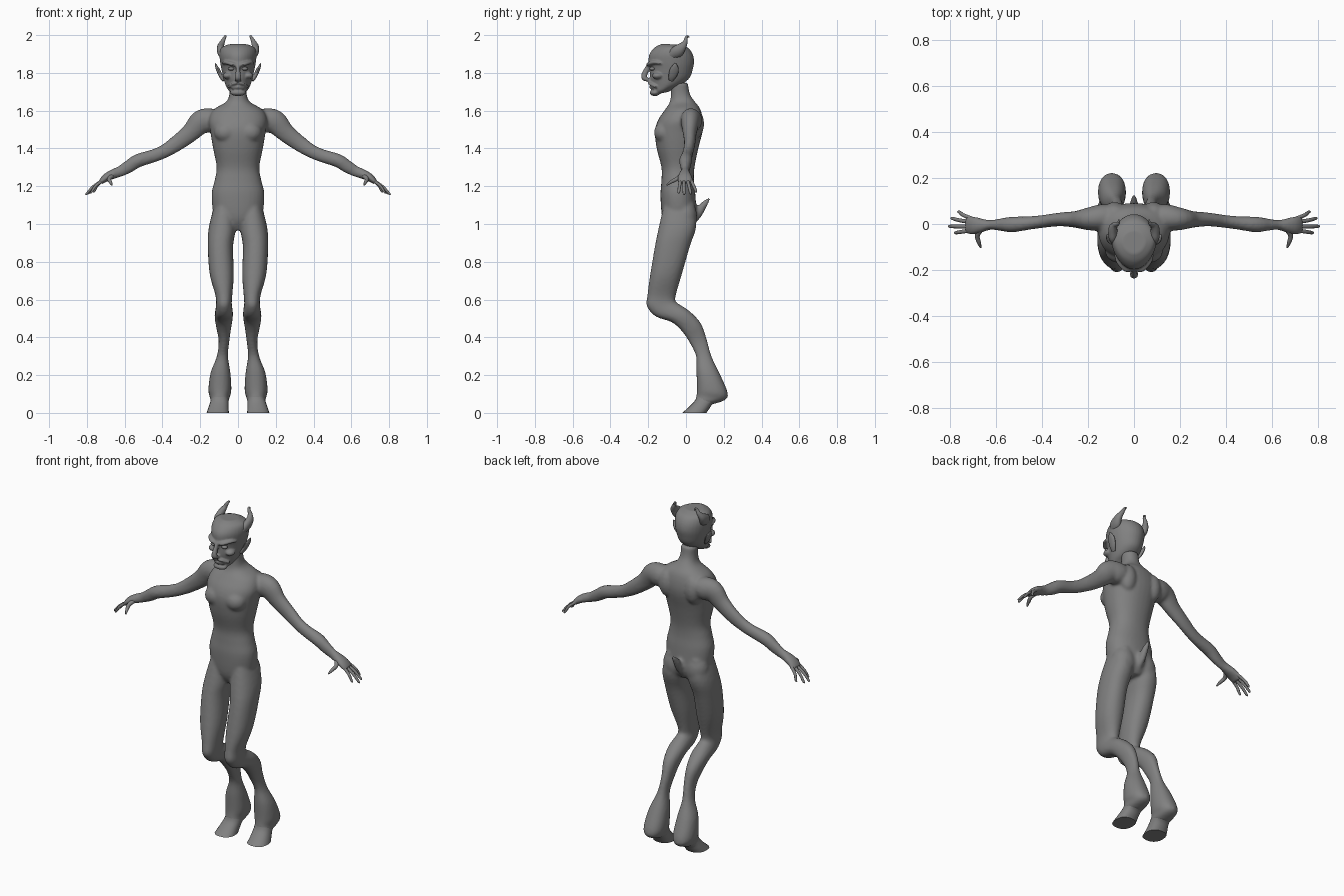
import bpy, bmesh, math
from mathutils import Vector, Matrix

skin = bpy.data.materials.new("warm_grey")
skin.diffuse_color = (0.22, 0.22, 0.22, 1)


def smooth_rows(rows, steps):
    """Catmull-Rom interpolation between parameter rows."""
    out, n = [], len(rows)
    for i in range(n - 1):
        p = [rows[max(0, min(n - 1, i + k))] for k in (-1, 0, 1, 2)]
        for s in range(steps):
            t = s / steps
            out.append([b + 0.5 * t * (c - a + t * (2*a - 5*b + 4*c - d + t * (3*(b - c) + d - a)))
                        for a, b, c, d in zip(*p)])
    return out + [list(rows[-1])]


def loft(bm, rings, n=20, power=1.0, taper=0.0):
    """Skin rings of (centre, half-width vector, half-depth vector)."""
    loops = []
    for c, u, v in rings:
        loop = []
        for i in range(n):
            a = 2 * math.pi * i / n
            cx = math.copysign(abs(math.cos(a)) ** power, math.cos(a))
            sy = math.copysign(abs(math.sin(a)) ** power, math.sin(a))
            loop.append(bm.verts.new(c + u * cx * (1 - taper * max(0, sy)) + v * sy))
        loops.append(loop)
    for p, q in zip(loops, loops[1:]):
        for i in range(n):
            j = (i + 1) % n
            bm.faces.new((p[i], p[j], q[j], q[i]))
    bm.faces.new(loops[0][::-1])
    bm.faces.new(loops[-1])


def sections(bm, rows, side=1, steps=4, **kw):
    """Rows: front y, z, back y, z, inner x, outer x."""
    rings = []
    for yf, zf, yb, zb, xi, xo in smooth_rows(rows, steps):
        rings.append((Vector((side * (xi + xo) / 2, (yf + yb) / 2, (zf + zb) / 2)),
                      Vector(((xo - xi) / 2, 0, 0)),
                      Vector((0, (yf - yb) / 2, (zf - zb) / 2))))
    loft(bm, rings, **kw)


def tube(bm, rows, side=1, hint=(0, 1, 0), steps=4, **kw):
    """Rows: x, y, z, half-size along hint, half-size across it."""
    rows = smooth_rows(rows, steps)
    pts = [Vector((side * r[0], r[1], r[2])) for r in rows]
    rings = []
    for i, r in enumerate(rows):
        t = (pts[min(i + 1, len(pts) - 1)] - pts[max(i - 1, 0)]).normalized()
        u = Vector(hint)
        u = (u - t * u.dot(t)).normalized()
        rings.append((pts[i], u * r[3], t.cross(u) * r[4]))
    loft(bm, rings, **kw)


def ball(bm, loc, size, rot=0):
    m = Matrix.Translation(loc) @ Matrix.Rotation(rot, 4, 'Y') @ Matrix.Diagonal((*size, 1))
    bmesh.ops.create_uvsphere(bm, u_segments=20, v_segments=12, radius=1, matrix=m)


def finish(name, bm, voxel=0, angle=60):
    bmesh.ops.recalc_face_normals(bm, faces=bm.faces)
    me = bpy.data.meshes.new(name)
    bm.to_mesh(me)
    bm.free()
    me.materials.append(skin)
    ob = bpy.data.objects.new(name, me)
    bpy.context.collection.objects.link(ob)
    bpy.context.view_layer.objects.active = ob
    ob.select_set(True)
    bpy.ops.object.shade_smooth_by_angle(angle=math.radians(angle))
    ob.select_set(False)
    if voxel:
        rm = ob.modifiers.new("fuse", 'REMESH')
        rm.mode, rm.voxel_size, rm.use_smooth_shade = 'VOXEL', voxel, True
        sm = ob.modifiers.new("soften", 'SMOOTH')
        sm.factor, sm.iterations = 0.5, 5
    return ob


# Body: torso, neck, legs, arms and tail fused into one skin
body = bmesh.new()
sections(body, [(-.09, .965, .03, .975, -.04, .04), (-.125, 1.03, .055, 1.03, -.12, .12),
                (-.135, 1.15, .05, 1.15, -.14, .14), (-.13, 1.23, .042, 1.23, -.124, .124),
                (-.13, 1.30, .045, 1.30, -.113, .113), (-.155, 1.40, .065, 1.40, -.132, .132),
                (-.165, 1.49, .088, 1.49, -.147, .147), (-.148, 1.55, .09, 1.55, -.155, .155),
                (-.115, 1.60, .075, 1.61, -.13, .13), (-.088, 1.64, .045, 1.65, -.065, .065),
                (-.08, 1.68, .02, 1.69, -.046, .046), (-.08, 1.74, .01, 1.75, -.045, .045)],
         n=32, power=.9)
for s in (1, -1):
    # leg with backward bent lower half
    sections(body, [(-.12, 1.09, .045, 1.11, .02, .125), (-.147, .97, .055, .99, .012, .155),
                    (-.165, .88, .02, .88, .026, .16), (-.19, .73, -.02, .74, .022, .15),
                    (-.205, .62, -.052, .63, .03, .12), (-.208, .565, -.055, .59, .033, .116),
                    (-.16, .51, -.035, .575, .028, .12), (-.075, .48, .02, .538, .027, .124),
                    (-.02, .43, .078, .475, .036, .115), (.02, .37, .11, .39, .046, .102),
                    (.053, .30, .135, .30, .053, .112), (.055, .22, .18, .205, .04, .145),
                    (.058, .13, .22, .11, .035, .157), (.055, .09, .21, .07, .045, .148),
                    (.05, .07, .14, .045, .05, .145)], s, n=24, power=.9)
    # arm and palm
    tube(body, [(.08, .03, 1.55, .05, .05), (.14, .028, 1.548, .058, .064), (.195, .022, 1.54, .05, .064),
                (.25, .02, 1.485, .037, .05), (.32, .02, 1.43, .03, .043), (.39, .012, 1.385, .028, .036),
                (.45, .005, 1.36, .029, .035), (.53, -.002, 1.335, .034, .036), (.58, -.003, 1.303, .027, .034),
                (.625, -.004, 1.278, .021, .029), (.66, -.006, 1.265, .03, .026), (.70, -.006, 1.245, .04, .021),
                (.73, -.003, 1.218, .038, .013)], s)
    # chest, glute and shoulder blade volumes
    ball(body, (s * .065, -.115, 1.485), (.062, .055, .055))
    ball(body, (s * .07, -.005, 1.04), (.07, .064, .09))
    ball(body, (s * .085, .05, 1.53), (.05, .046, .08))
# tail
tube(body, [(0, .02, 1.0, .016, .02), (0, .06, 1.05, .02, .024), (0, .09, 1.095, .018, .02),
            (0, .11, 1.12, .013, .013), (0, .126, 1.138, .006, .005)], hint=(1, 0, 0), n=12)
finish("body", body, .0085)

# Head: skull, nose, brows, cheeks, lips and beard fused
head = bmesh.new()
sections(head, [(-.165, 1.685, -.09, 1.70, -.03, .03), (-.182, 1.695, -.06, 1.72, -.05, .05),
                (-.18, 1.73, -.02, 1.74, -.066, .066), (-.19, 1.77, .02, 1.775, -.077, .077),
                (-.19, 1.82, .036, 1.82, -.088, .088), (-.198, 1.86, .043, 1.86, -.095, .095),
                (-.193, 1.90, .035, 1.90, -.098, .098), (-.165, 1.935, .012, 1.932, -.088, .088),
                (-.13, 1.953, -.03, 1.95, -.05, .05)], n=32, taper=.14)
tube(head, [(0, -.19, 1.85, .012, .012), (0, -.207, 1.82, .011, .014), (0, -.222, 1.785, .016, .016),
            (0, -.218, 1.768, .019, .012), (0, -.19, 1.763, .014, .008)], hint=(1, 0, 0), n=12)
tube(head, [(-.035, -.172, 1.722, .006, .006), (0, -.186, 1.725, .009, .009),
            (.035, -.172, 1.722, .006, .006)], hint=(0, 0, 1), n=12)
ball(head, (0, -.165, 1.695), (.042, .028, .018))
for s in (1, -1):
    tube(head, [(.008, -.195, 1.842, .01, .012), (.035, -.195, 1.848, .011, .014),
                (.065, -.165, 1.856, .01, .012), (.08, -.13, 1.85, .006, .008)], s, hint=(0, 0, 1), n=12)
    ball(head, (s * .055, -.15, 1.785), (.026, .03, .018))
    tube(head, [(.004, -.195, 1.747, .007, .01), (.025, -.187, 1.742, .008, .01),
                (.05, -.155, 1.725, .007, .01)], s, hint=(0, 0, 1), n=10)
finish("head", head, .005)

# Paired small parts
for s, tag in ((1, "left"), (-1, "right")):
    eye = bmesh.new()
    ball(eye, (s * .036, -.178, 1.822), (.017, .015, .010))
    finish("eye_" + tag, eye)

    ear = bmesh.new()
    tube(ear, [(.076, -.08, 1.76, .012, .008), (.09, -.072, 1.782, .021, .010), (.105, -.062, 1.815, .024, .010),
               (.116, -.058, 1.838, .014, .006), (.121, -.056, 1.852, .003, .002)], s, n=12)
    finish("ear_" + tag, ear)

    horn = bmesh.new()
    tube(horn, [(.075, -.085, 1.885, .02, .018), (.088, -.05, 1.91, .034, .022), (.092, -.022, 1.937, .024, .019),
                (.083, -.004, 1.962, .013, .013), (.073, 0, 1.982, .009, .009),
                (.067, .007, 1.994, .006, .006), (.067, .018, 1.988, .003, .003)], s, n=14)
    finish("horn_" + tag, horn)

    hoof = bmesh.new()
    sections(hoof, [(.055, .085, .17, .06, .05, .143), (.045, .062, .14, .045, .05, .148),
                    (.012, .028, .122, .02, .05, .158), (-.02, 0, .108, 0, .048, .166)], s, steps=3, power=.85)
    finish("hoof_" + tag, hoof, angle=45)

    # fingers: base y, tip x, tip y, tip z
    hand = bmesh.new()
    for by, tx, ty, tz in ((.026, .768, .052, 1.168), (.008, .798, .024, 1.158),
                           (-.012, .808, -.01, 1.155), (-.03, .783, -.038, 1.163)):
        mx, my = (.72 + tx) / 2, (by + ty) / 2
        tube(hand, [(.705, by * .9, 1.238, .009, .009), (mx, my, (1.232 + tz) / 2 + .006, .0085, .008),
                    (tx - .008, ty, tz + .007, .007, .006), (tx, ty, tz, .003, .003)], s, n=10)
    tube(hand, [(.665, -.02, 1.258, .014, .013), (.682, -.05, 1.238, .011, .011),
                (.675, -.08, 1.222, .009, .009), (.667, -.103, 1.206, .004, .004)],
         s, hint=(1, 0, 0), n=10)
    finish("fingers_" + tag, hand)
